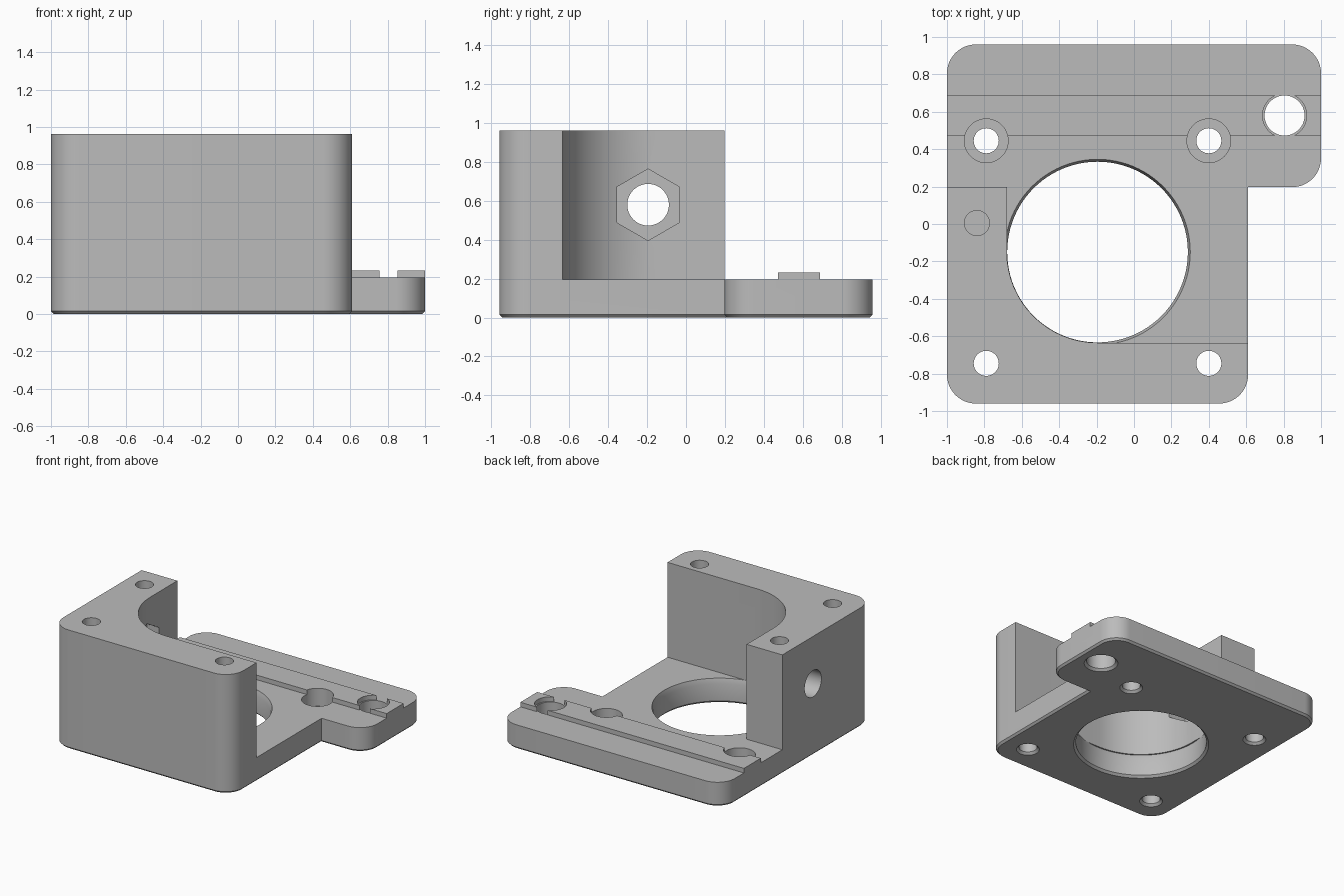
import bpy, bmesh, math
from mathutils import Vector, Matrix

if "Cube" in bpy.data.objects:
    bpy.data.objects.remove(bpy.data.objects["Cube"], do_unlink=True)

grey = bpy.data.materials.new("plain grey")
grey.use_nodes = True
colour = (0.5, 0.5, 0.5, 1)
grey.diffuse_color = colour
grey.node_tree.nodes["Principled BSDF"].inputs["Base Color"].default_value = colour


def finish(name, bm):
    bmesh.ops.recalc_face_normals(bm, faces=bm.faces)
    mesh = bpy.data.meshes.new(name)
    bm.to_mesh(mesh)
    bm.free()
    mesh.materials.append(grey)
    obj = bpy.data.objects.new(name, mesh)
    bpy.context.collection.objects.link(obj)
    return obj


def rounded(corners, steps=16):
    """Outline points from (x, y, radius) corners."""
    out = []
    for i, (x, y, r) in enumerate(corners):
        p = Vector((x, y))
        if r == 0:
            out.append(p)
            continue
        a = (Vector(corners[i - 1][:2]) - p).normalized()
        b = (Vector(corners[(i + 1) % len(corners)][:2]) - p).normalized()
        centre = p + (a + b) * r
        for k in range(steps + 1):
            t = math.pi / 2 * k / steps
            out.append(centre - b * r * math.cos(t) - a * r * math.sin(t))
    return out


def prism(name, corners, z0, z1, chamfer=0):
    bm = bmesh.new()
    face = bm.faces.new([bm.verts.new((p.x, p.y, z0)) for p in rounded(corners)])
    top = bmesh.ops.extrude_face_region(bm, geom=[face], use_keep_orig=True)["geom"]
    bmesh.ops.translate(bm, vec=(0, 0, z1 - z0),
                        verts=[v for v in top if isinstance(v, bmesh.types.BMVert)])
    if chamfer:
        bmesh.ops.recalc_face_normals(bm, faces=bm.faces)
        low = [e for e in bm.edges if all(abs(v.co.z - z0) < 1e-5 for v in e.verts)]
        bmesh.ops.bevel(bm, geom=low, offset=chamfer, segments=1, affect='EDGES')
    return finish(name, bm)


def turned(name, profile, place, sides=48):
    """Solid of revolution from (radius, height) pairs."""
    bm = bmesh.new()
    rings = []
    for r, z in profile:
        rings.append([bm.verts.new((r * math.cos(math.tau * k / sides),
                                    r * math.sin(math.tau * k / sides), z))
                      for k in range(sides)])
    for lo, hi in zip(rings, rings[1:]):
        for k in range(sides):
            n = (k + 1) % sides
            bm.faces.new((lo[k], lo[n], hi[n], hi[k]))
    bm.faces.new(rings[0])
    bm.faces.new(rings[-1])
    bm.transform(place)
    return finish(name, bm)


def combine(target, tool, operation):
    tool.hide_render = True
    mod = target.modifiers.new(tool.name, 'BOOLEAN')
    mod.operation, mod.solver, mod.object = operation, 'EXACT', tool
    bpy.context.view_layer.objects.active = target
    bpy.ops.object.modifier_apply(modifier=mod.name)
    bpy.data.objects.remove(tool, do_unlink=True)


def cut(profile, place, sides=48):
    combine(bracket, turned("cutter", profile, place, sides), 'DIFFERENCE')


FLOOR, TOP, CORNER, CHAMFER = 0.195, 0.962, 0.155, 0.015
CX, CY, BORE = -0.195, -0.15, 0.485

# Base plate with side tab
bracket = prism("motor_bracket", [
    (-1, -0.96, CORNER), (0.61, -0.96, CORNER), (0.61, 0.197, 0),
    (1, 0.197, CORNER), (1, 0.96, CORNER), (-1, 0.96, CORNER)], 0, FLOOR, CHAMFER)

# Guide ridge, interrupted around the tab hole
ridge = prism("guide_ridge", [(-1, 0.472, 0), (1, 0.472, 0),
                              (1, 0.688, 0), (-1, 0.688, 0)], 0.15, 0.232)
gap = turned("ridge_gap", [(0.118, FLOOR), (0.118, 0.3)],
             Matrix.Translation((0.805, 0.58, 0)))
combine(ridge, gap, 'DIFFERENCE')
combine(bracket, ridge, 'UNION')

# L-shaped wall curved around the motor bore
wall = prism("motor_wall", [
    (-1, -0.96, CORNER), (0.61, -0.96, CORNER), (0.61, CY - BORE, 0),
    (CX - BORE, CY - BORE, BORE), (CX - BORE, 0.197, 0), (-1, 0.197, 0)], 0.1, TOP)
combine(bracket, wall, 'UNION')

# Motor bore with eased rims
cut([(0.515, -0.015), (0.483, CHAMFER + 0.002), (0.483, 0.155), (0.496, FLOOR)],
    Matrix.Translation((CX, CY, 0)), 96)

# Four screw holes, the rear pair counterbored
for side in (-1, 1):
    for end in (-1, 1):
        profile = [(0.1, -0.015), (0.067, 0.018)]
        profile += [(0.067, 1.1)] if end < 0 else [(0.067, 0.09), (0.117, 0.09), (0.117, 0.4)]
        cut(profile, Matrix.Translation((CX + side * 0.595, CY + end * 0.595, 0)))

# Tab hole
cut([(0.14, -0.015), (0.107, 0.018), (0.107, 0.4)], Matrix.Translation((0.805, 0.58, 0)))

# Blind screw hole in the side wall top
cut([(0.067, 0.72), (0.067, 1.1)], Matrix.Translation((-0.84, 0.005, 0)))

# Cross hole with hexagonal nut pocket
sideways = Matrix.Translation((0, -0.195, 0.58)) @ Matrix.Rotation(math.pi / 2, 4, 'Y')
cut([(0.107, -1.1), (0.107, -0.5)], sideways)
cut([(0.184, -0.79), (0.184, -0.5)], sideways, 6)

# Smooth curves, sharp edges
bpy.ops.object.select_all(action='DESELECT')
bracket.select_set(True)
bpy.context.view_layer.objects.active = bracket
bpy.ops.object.shade_smooth_by_angle(angle=math.radians(30))
